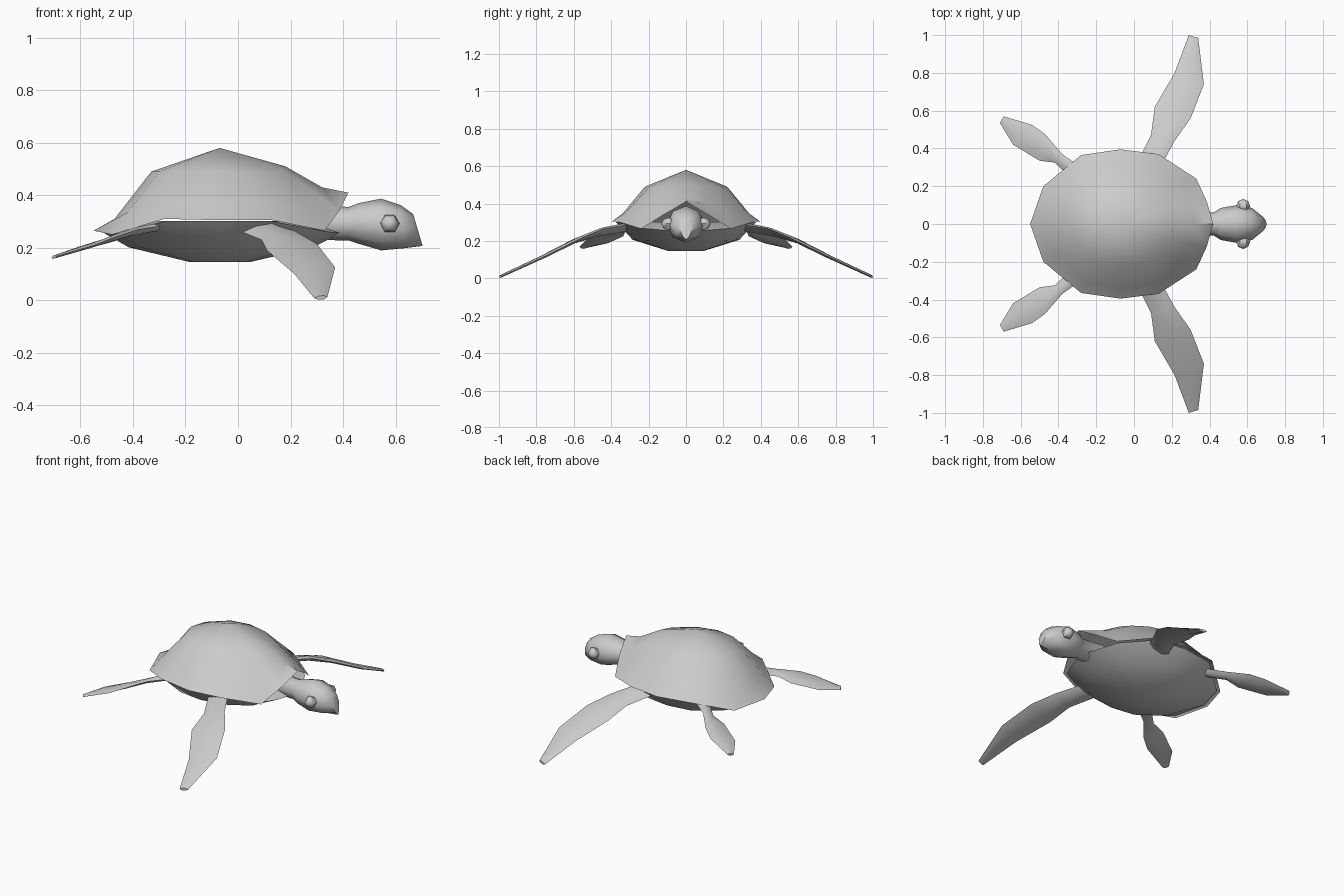
import bpy, bmesh, math
from mathutils import Vector

if "Cube" in bpy.data.objects:
    bpy.data.objects.remove(bpy.data.objects["Cube"])


def loft(name, rings, angle=40, cap_start=True, cap_end=True):
    """Skin a list of equal-length closed rings."""
    bm = bmesh.new()
    vr = [[bm.verts.new(p) for p in r] for r in rings]
    n = len(rings[0])
    for a, b in zip(vr, vr[1:]):
        for i in range(n):
            j = (i + 1) % n
            bm.faces.new((a[i], a[j], b[j], b[i]))
    if cap_start:
        bm.faces.new(vr[0])
    if cap_end:
        bm.faces.new(vr[-1])
    bmesh.ops.remove_doubles(bm, verts=bm.verts, dist=0.0005)
    bmesh.ops.recalc_face_normals(bm, faces=bm.faces)
    me = bpy.data.meshes.new(name)
    bm.to_mesh(me)
    bm.free()
    ob = bpy.data.objects.new(name, me)
    bpy.context.collection.objects.link(ob)
    smooth(ob, angle)
    return ob


def smooth(ob, angle):
    bpy.ops.object.select_all(action='DESELECT')
    ob.select_set(True)
    bpy.context.view_layer.objects.active = ob
    bpy.ops.object.shade_smooth_by_angle(angle=math.radians(angle))


def full(half):
    """Complete a half outline (front to rear) across y = 0."""
    return half + [(x, -y, z) for x, y, z in reversed(half[1:-1])]


# Upper shell: rim, lip, shoulder and apex
rim = [(.42, 0, .41), (.385, .12, .34), (.33, .24, .265), (.13, .37, .305),
       (-.07, .395, .305), (-.28, .365, .31), (-.48, .20, .25), (-.55, 0, .265)]
lip = [(.32, 0, .43), (.30, .11, .405), (.26, .21, .35), (.11, .32, .355),
       (-.07, .34, .345), (-.25, .31, .36), (-.42, .17, .335), (-.47, 0, .31)]
shoulder = [(.18, 0, .51), (.17, .08, .495), (.14, .15, .48), (.05, .20, .485),
            (-.07, .22, .49), (-.19, .20, .49), (-.30, .10, .49), (-.33, 0, .49)]
apex = [(-.07, 0, .58)] * 8
shell = loft("shell", [full(rim), full(lip), full(shoulder), full(apex)], 50,
             cap_start=False, cap_end=False)


# Belly: shrinking copies of the rim outline
def belly_ring(s, z, follow):
    return full([(-.07 + (x + .07) * s, y * s, z + follow * (min(h, .305) - .28) - (.05 * follow if h > .32 else 0))
                 for x, y, h in rim])


loft("belly", [belly_ring(.7, .30, 0), belly_ring(.955, .28, .9),
               belly_ring(.72, .203, .1), belly_ring(.23, .145, 0)], 60)

# Neck and head: x top, x bottom, z top, z bottom, half width
head_rings = []
for xt, xb, zt, zb, w in [(.26, .26, .37, .23, .06), (.42, .42, .355, .228, .06),
                          (.46, .46, .37, .215, .085), (.545, .545, .387, .19, .1),
                          (.62, .63, .362, .198, .085), (.667, .703, .328, .207, .055)]:
    ring = []
    for k in range(8):
        a = math.tau * k / 8
        t = (1 + math.cos(a)) / 2
        ring.append((xb + (xt - xb) * t, w * math.sin(a), zb + (zt - zb) * t))
    # Narrow the beak towards its lower tip
    if xb > .7:
        ring = [(x, y * (.35 + 5 * (z - .207)) if z < .32 else y, z) for x, y, z in ring]
    head_rings.append(ring)
loft("head", head_rings, 50)

# Eyes
for side in (1, -1):
    bpy.ops.mesh.primitive_uv_sphere_add(segments=6, ring_count=4, radius=.037,
                                         location=(.578, side * .095, .292),
                                         rotation=(math.pi / 2, 0, math.pi))
    eye = bpy.context.object
    eye.rotation_euler = (math.pi / 2, math.radians(30), 0)
    eye.name = "eye_left" if side > 0 else "eye_right"
    smooth(eye, 50)


# Flippers: trailing and leading edge at each station
def flipper(name, stations, thick):
    for side, label in ((1, "left"), (-1, "right")):
        rings = []
        for i, (t, l) in enumerate(stations):
            a, b = Vector(t), Vector(l)
            h = Vector((0, 0, thick * (1 - .15 * i)))
            ring = [a, a.lerp(b, .3) + h, a.lerp(b, .75) + h,
                    b, a.lerp(b, .75) - h, a.lerp(b, .3) - h]
            rings.append([(p.x, p.y * side, p.z) for p in ring])
        loft(f"{name}_{label}", rings, 50)


flipper("front_flipper", [((.01, .31, .262), (.15, .32, .285)),
                          ((.09, .47, .23), (.215, .44, .265)),
                          ((.11, .62, .19), (.30, .56, .215)),
                          ((.215, .80, .10), (.37, .74, .125)),
                          ((.29, 1.0, .008), (.34, .985, .012))], .018)
flipper("rear_flipper", [((-.33, .24, .275), (-.28, .30, .285)),
                         ((-.42, .325, .25), (-.38, .37, .27)),
                         ((-.50, .335, .225), (-.47, .475, .24)),
                         ((-.64, .42, .187), (-.54, .525, .212)),
                         ((-.71, .535, .162), (-.69, .57, .168))], .015)
